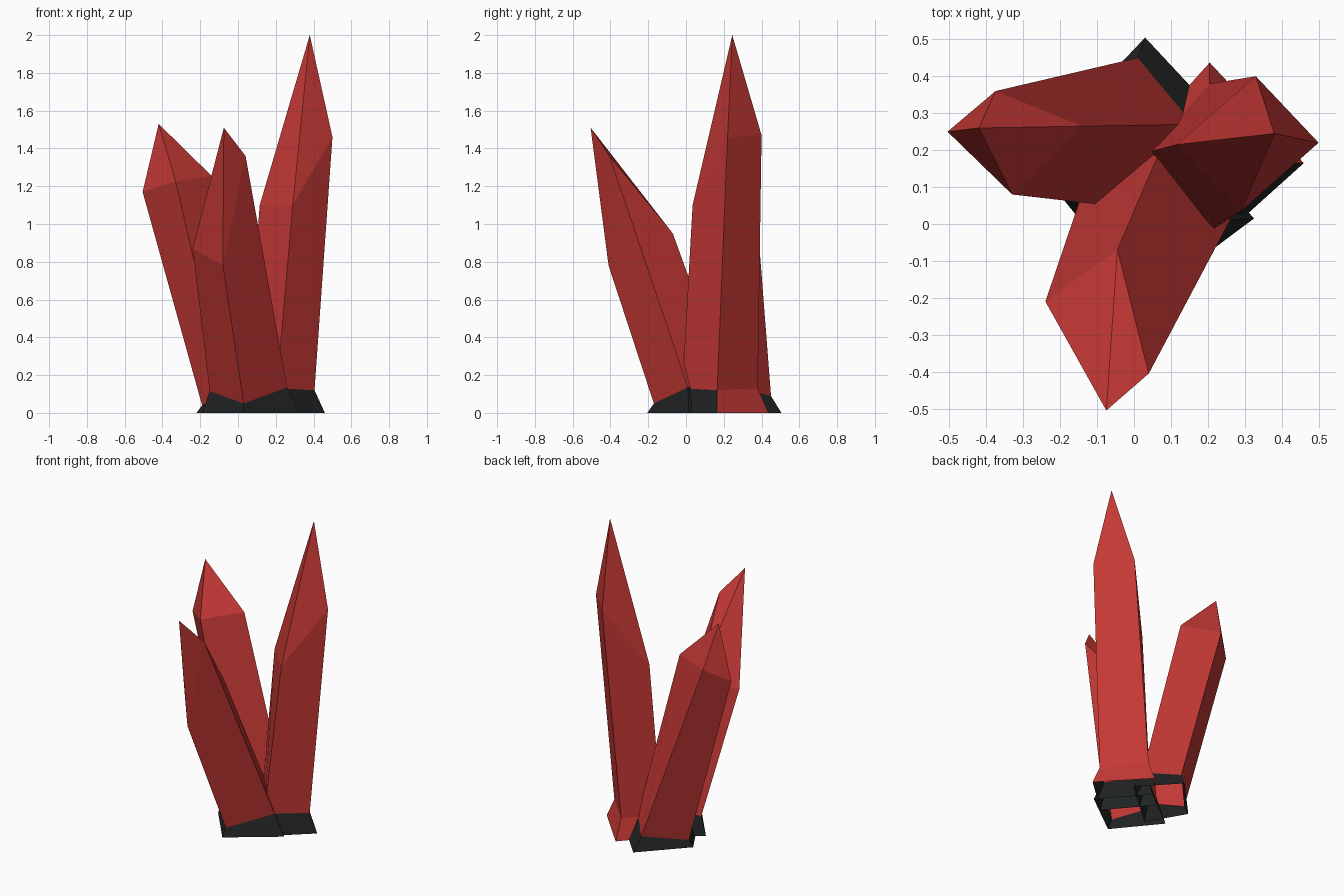
import bpy


def material(name, color):
    m = bpy.data.materials.new(name)
    m.diffuse_color = color
    return m


RED = material("crystal_red", (0.55, 0.04, 0.035, 1))
DARK = material("base_dark", (0.015, 0.017, 0.017, 1))


def crystal(name, apex, shoulder, ring, foot, red_feet=()):
    """Four-sided leaning prism: tip, shaft, and flared foot open at the bottom."""
    verts = [apex] + shoulder + ring + [(x, y, 0) for x, y in foot]
    faces, mats = [], []
    for i in range(4):
        j = (i + 1) % 4
        faces.append((0, 1 + i, 1 + j))
        faces.append((1 + i, 5 + i, 5 + j, 1 + j))
        faces.append((5 + i, 9 + i, 9 + j, 5 + j))
        mats += [0, 0, 0 if i in red_feet else 1]
    mesh = bpy.data.meshes.new(name)
    mesh.from_pydata(verts, [], faces)
    mesh.materials.append(RED)
    mesh.materials.append(DARK)
    for p, m in zip(mesh.polygons, mats):
        p.material_index = m
    mesh.update()
    ob = bpy.data.objects.new(name, mesh)
    bpy.context.collection.objects.link(ob)
    return ob


# corners run counter-clockwise seen from above: right, back, left, front
crystal("tall_right_crystal", (0.38, 0.245, 2.0),
        [(0.50, 0.22, 1.46), (0.33, 0.40, 1.47), (0.115, 0.215, 1.10), (0.29, 0.035, 1.10)],
        [(0.405, 0.165, 0.12), (0.205, 0.38, 0.13), (0.04, 0.195, 0.13), (0.205, -0.02, 0.13)],
        [(0.46, 0.165), (0.205, 0.437), (-0.01, 0.2), (0.21, -0.06)], red_feet=(0, 1))

crystal("front_crystal", (-0.075, -0.505, 1.51),
        [(0.04, -0.405, 1.36), (-0.045, -0.07, 0.95), (-0.24, -0.21, 0.87), (-0.08, -0.41, 0.78)],
        [(0.26, 0.01, 0.135), (0.075, 0.21, 0.18), (-0.15, 0.055, 0.115), (0.03, -0.17, 0.05)],
        [(0.325, 0.015), (0.09, 0.28), (-0.19, 0.065), (0.03, -0.205)])

crystal("left_crystal", (-0.42, 0.26, 1.53),
        [(-0.14, 0.265, 1.255), (-0.375, 0.36, 1.25), (-0.505, 0.25, 1.17), (-0.33, 0.08, 1.225)],
        [(0.16, 0.27, 0.13), (0.01, 0.45, 0.09), (-0.19, 0.24, 0.04), (-0.07, 0.05, 0.10)],
        [(0.24, 0.28), (0.03, 0.505), (-0.22, 0.24), (-0.08, 0.0)])
